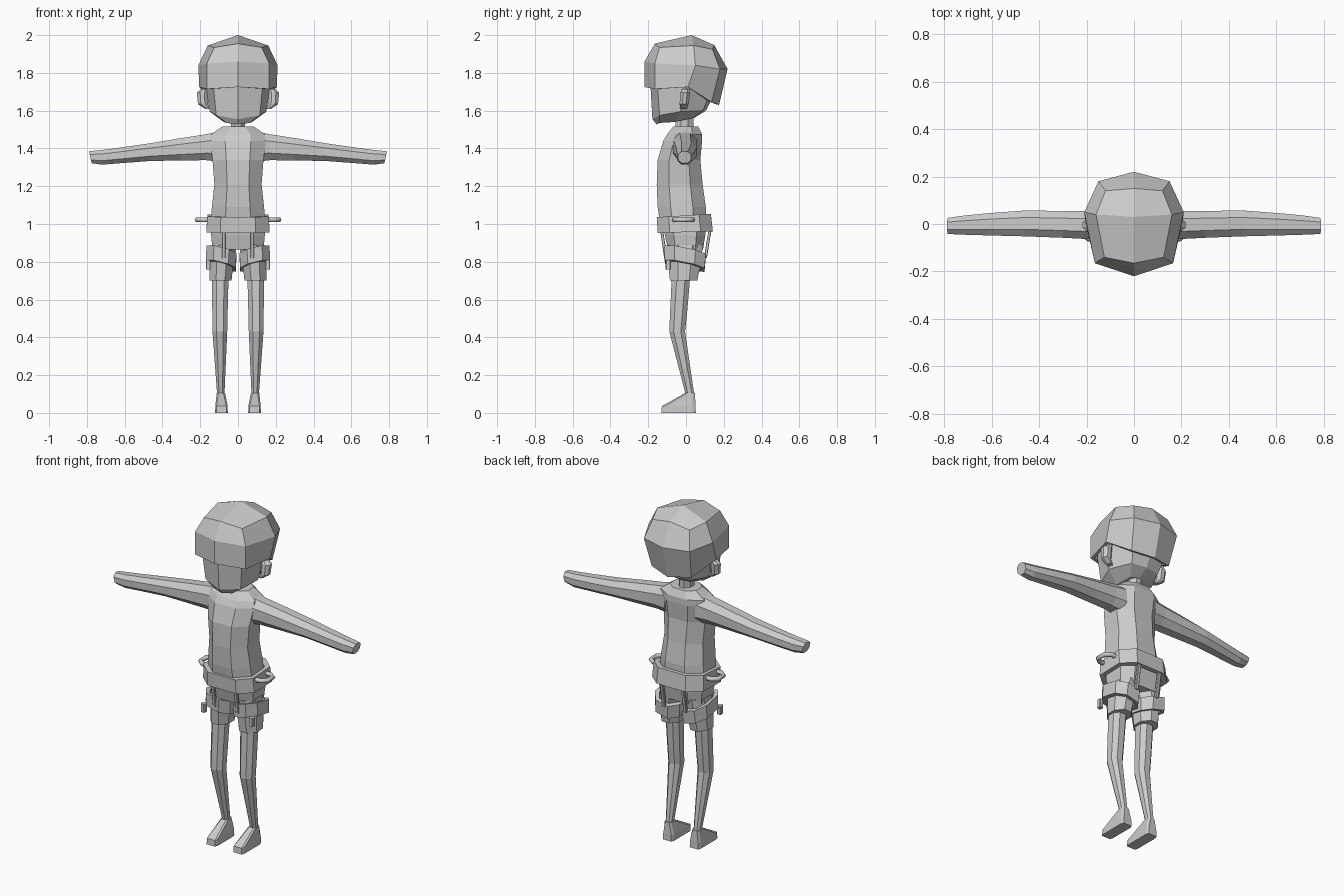
import bpy, bmesh, math
from mathutils import Vector

grey = bpy.data.materials.new("plain_grey")
grey.diffuse_color = (0.6, 0.6, 0.6, 1)


def finish(name, bm):
    bmesh.ops.recalc_face_normals(bm, faces=bm.faces)
    me = bpy.data.meshes.new(name)
    bm.to_mesh(me)
    bm.free()
    me.materials.append(grey)
    ob = bpy.data.objects.new(name, me)
    bpy.context.collection.objects.link(ob)
    return ob


def loft(name, rings, closed=False):
    """Skin a list of equal rings, capping the ends unless the path is closed."""
    bm = bmesh.new()
    vs = [[bm.verts.new(p) for p in r] for r in rings]
    n = len(vs[0])
    for a, b in zip(vs, vs[1:] + ([vs[0]] if closed else [])):
        for i in range(n):
            bm.faces.new((a[i], a[(i + 1) % n], b[(i + 1) % n], b[i]))
    if not closed:
        bm.faces.new(vs[0])
        bm.faces.new(vs[-1])
    return finish(name, bm)


def mirrored(ob):
    m = ob.modifiers.new("mirror", 'MIRROR')
    m.use_axis = (True, False, False)
    m.use_mirror_merge = False
    return ob


def oct_ring(x0, x1, y0, y1, z, c=0.3, slope=0.0, tilt=0.0):
    """Bevelled rectangle at height z, c is the corner cut; slope/tilt lean it in y/x."""
    w, d = (x1 - x0) * c, (y1 - y0) * c
    pts = [(x0 + w, y0), (x1 - w, y0), (x1, y0 + d), (x1, y1 - d),
           (x1 - w, y1), (x0 + w, y1), (x0, y1 - d), (x0, y0 + d)]
    mx, my = (x0 + x1) / 2, (y0 + y1) / 2
    return [Vector((x, y, z + slope * (y - my) + tilt * (x - mx))) for x, y in pts]


def half_ring(front, fc, side, bc, back):
    """Eight-point ring from front, corner, side, corner, back points of one half."""
    half = [front, fc, side, bc, back]
    return half + [(-x, y, z) for x, y, z in (bc, side, fc)]


def band(name, lower, upper, t):
    """Hollow strap between two rings, thickness t inward."""
    def inset(ring):
        c = sum(ring, Vector()) / len(ring)
        return [p + (c - p).normalized() * t for p in ring]
    return loft(name, [lower, upper, inset(upper), inset(lower)], closed=True)


def tube(name, pts, r, sides=6):
    cu = bpy.data.curves.new(name, 'CURVE')
    cu.dimensions = '3D'
    cu.bevel_depth = r
    cu.bevel_resolution = 1
    cu.use_fill_caps = True
    s = cu.splines.new('POLY')
    s.points.add(len(pts) - 1)
    for p, q in zip(s.points, pts):
        p.co = (*q, 1)
    cu.materials.append(grey)
    ob = bpy.data.objects.new(name, cu)
    bpy.context.collection.objects.link(ob)
    return ob


# Domed hair cap: three eight-point rings and a four-quad crown
bm = bmesh.new()
rows = [
    half_ring((0, -0.22, 1.725), (0.165, -0.165, 1.715), (0.205, 0.01, 1.725),
              (0.13, 0.135, 1.645), (0, 0.175, 1.63)),
    half_ring((0, -0.22, 1.86), (0.165, -0.165, 1.85), (0.21, 0.05, 1.84),
              (0.15, 0.18, 1.82), (0, 0.22, 1.82)),
    half_ring((0, -0.165, 1.955), (0.125, -0.14, 1.935), (0.16, 0.04, 1.945),
              (0.12, 0.14, 1.925), (0, 0.15, 1.947))]
vs = [[bm.verts.new(p) for p in r] for r in rows]
for a, b in zip(vs, vs[1:]):
    for i in range(8):
        bm.faces.new((a[i], a[(i + 1) % 8], b[(i + 1) % 8], b[i]))
top = bm.verts.new((0, 0.03, 2.0))
for i in (0, 2, 4, 6):
    bm.faces.new((vs[2][i], vs[2][i + 1], vs[2][(i + 2) % 8], top))
hair = finish("hair_cap", bm)
hair.modifiers.new("shell", 'SOLIDIFY').thickness = 0.02

# Head, wide at the cheeks and narrow at the chin
loft("head", [
    half_ring((0, -0.155, 1.527), (0.06, -0.14, 1.535), (0.075, -0.06, 1.54),
              (0.05, 0.03, 1.56), (0, 0.045, 1.562)),
    half_ring((0, -0.178, 1.555), (0.115, -0.14, 1.575), (0.15, -0.03, 1.595),
              (0.09, 0.09, 1.60), (0, 0.105, 1.60)),
    half_ring((0, -0.188, 1.73), (0.13, -0.15, 1.73), (0.172, 0, 1.73),
              (0.11, 0.125, 1.69), (0, 0.15, 1.69)),
    half_ring((0, -0.17, 1.84), (0.12, -0.13, 1.84), (0.16, 0, 1.84),
              (0.1, 0.13, 1.8), (0, 0.16, 1.8))])

# Ears lean out and back
mirrored(loft("ear", [oct_ring(0.145, 0.175, -0.03, 0.005, 1.61),
                      oct_ring(0.16, 0.212, -0.034, 0.014, 1.635),
                      oct_ring(0.16, 0.218, -0.03, 0.022, 1.695),
                      oct_ring(0.16, 0.195, -0.02, 0.022, 1.715)]))

loft("neck", [oct_ring(-0.037, 0.037, -0.055, 0.04, z) for z in (1.48, 1.6)])

# Torso
loft("torso", [oct_ring(-x, x, y0, y1, z, 0.27) for x, y0, y1, z in (
    (0.145, -0.14, 0.105, 1.02), (0.138, -0.15, 0.105, 1.09), (0.125, -0.155, 0.088, 1.21),
    (0.135, -0.15, 0.076, 1.34), (0.148, -0.12, 0.085, 1.44),
    (0.142, -0.10, 0.085, 1.475), (0.085, -0.068, 0.065, 1.515))])

# Arms, lofted outward along x
def arm_ring(x, y0, y1, z0, z1, lean=0.0):
    return [Vector((x + lean * (p.x - z0), p.y, p.x)) for p in oct_ring(z0, z1, y0, y1, 0, 0.27)]

mirrored(loft("arm", [arm_ring(*a) for a in (
    (0.10, -0.075, 0.06, 1.33, 1.49), (0.17, -0.065, 0.055, 1.338, 1.475),
    (0.30, -0.058, 0.055, 1.336, 1.455), (0.46, -0.052, 0.057, 1.334, 1.428),
    (0.62, -0.048, 0.045, 1.322, 1.405), (0.72, -0.045, 0.035, 1.314, 1.392),
    (0.775, -0.042, 0.026, 1.322, 1.385, 0.22))]))

# Belt with a side loop on each hip
band("belt", oct_ring(-0.168, 0.168, -0.15, 0.142, 0.957, 0.22, 0.03),
     oct_ring(-0.162, 0.162, -0.155, 0.132, 1.045, 0.22, 0.06), 0.03)
mirrored(tube("belt_loop", [(0.15, -0.062, 1.022), (0.19, -0.062, 1.022), (0.218, -0.04, 1.022),
                            (0.218, 0.015, 1.022), (0.19, 0.035, 1.022),
                            (0.15, 0.035, 1.022)], 0.013))

# Shorts: hips and two legs
loft("shorts_hips", [oct_ring(-0.135, 0.135, -0.095, 0.09, 0.865, 0.22),
                     oct_ring(-0.142, 0.142, -0.112, 0.102, 0.94, 0.22),
                     oct_ring(-0.143, 0.143, -0.125, 0.108, 1.03, 0.22)])
mirrored(loft("shorts_leg", [oct_ring(0.034, 0.152, -0.085, 0.06, 0.70),
                             oct_ring(0.024, 0.15, -0.095, 0.078, 0.80),
                             oct_ring(0.004, 0.14, -0.096, 0.09, 0.89)]))

# Thigh straps, slanting down to the back and to the inside
mirrored(band("thigh_strap", oct_ring(0.012, 0.17, -0.112, 0.098, 0.778, 0.25, -0.2, 0.25),
              oct_ring(0.008, 0.167, -0.115, 0.105, 0.855, 0.25, -0.2, 0.25), 0.025))
# Small pouch on the thigh strap
mirrored(loft("strap_clip", [oct_ring(0.145, 0.17, -0.108, -0.08, z, 0.15) for z in (0.76, 0.81)]))

# Hanging straps from belt to thigh straps
def hanger(name, x, y0, y1):
    loft_rings = [oct_ring(x - 0.01, x + 0.01, y - 0.008, y + 0.008, z, 0.15)
                  for y, z in ((y0, 0.82), ((y0 + y1) / 2, 0.9), (y1, 0.97))]
    mirrored(loft(name, loft_rings))

hanger("front_hanger", 0.075, -0.108, -0.13)
hanger("back_hanger", 0.07, 0.103, 0.128)

# Legs bend back from knee to ankle
mirrored(loft("leg", [oct_ring(*a, 0.27) for a in (
    (0.072, 0.11, 0.0, 0.045, 0.09), (0.057, 0.135, -0.088, -0.005, 0.43),
    (0.055, 0.136, -0.085, 0.005, 0.52), (0.05, 0.138, -0.075, 0.022, 0.72))]))

# Feet: flat sole, wedge rising to the ankle
mirrored(loft("foot", [
    oct_ring(0.054, 0.121, -0.13, 0.052, 0, 0.1),
    oct_ring(0.055, 0.12, -0.128, 0.051, 0.036, 0.1),
    oct_ring(0.068, 0.113, -0.005, 0.047, 0.105, 0.2)]))
